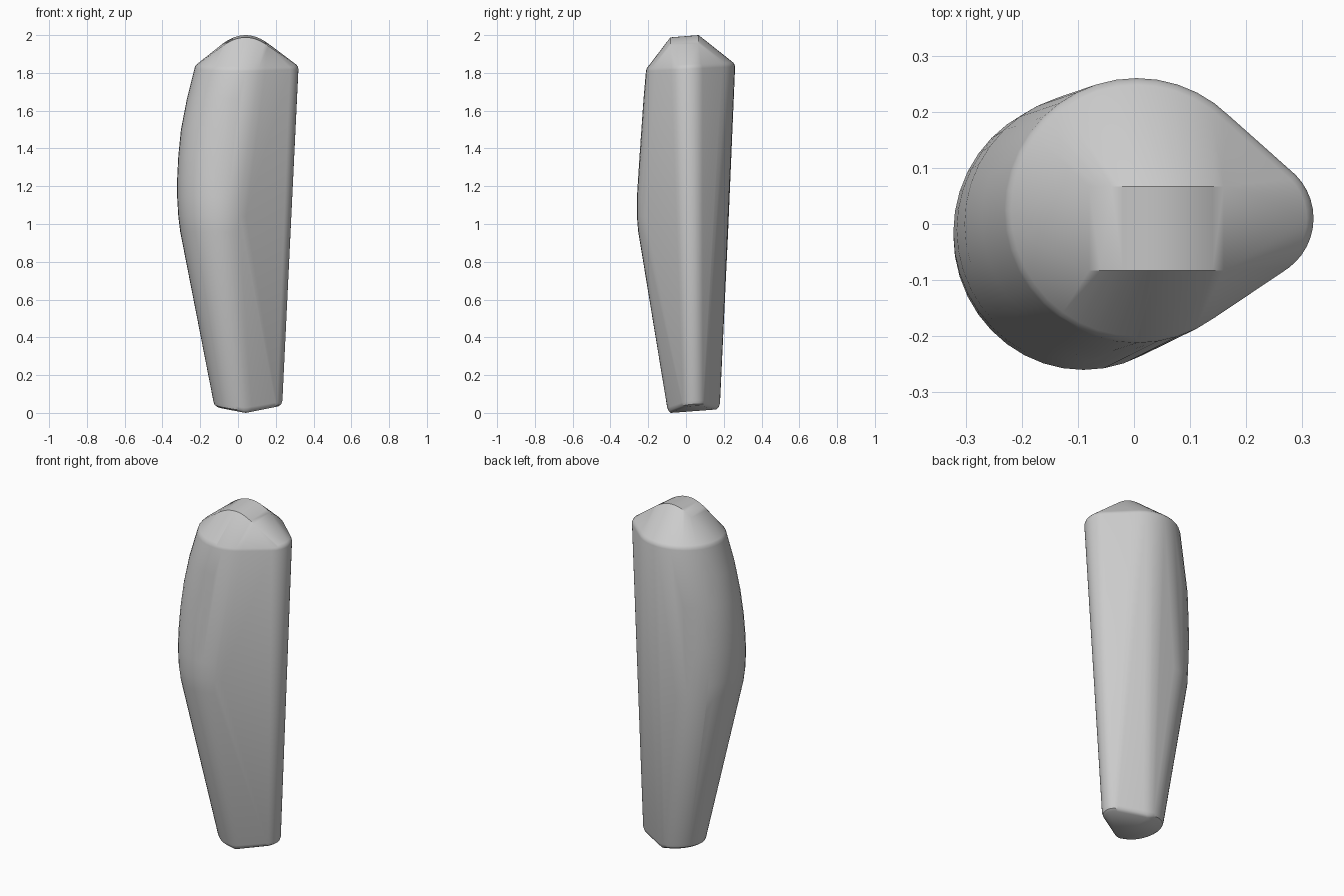
import bpy, bmesh, math

cube = bpy.data.objects.get("Cube")
if cube:
    bpy.data.objects.remove(cube, do_unlink=True)

grey = bpy.data.materials.new("plain grey")
grey.use_nodes = True
colour = (0.6, 0.6, 0.6, 1)
grey.diffuse_color = colour
grey.node_tree.nodes["Principled BSDF"].inputs["Base Color"].default_value = colour


def ellipse(cx, cy, rx, ry, count=40):
    steps = [math.tau * i / count for i in range(count)]
    return [(cx + rx * math.cos(a), cy + ry * math.sin(a)) for a in steps]


def egg(big, small, shrink=0.0):
    """Outline points of two circles; the hull joins them with tangents."""
    points = []
    for cx, cy, r in (big, small):
        points += ellipse(cx, cy, r - shrink, r - shrink)
    return points


points = []

# Foot: small egg with a shallow keel and a softened edge
for shrink, lift in ((0.02, 0.0), (0.006, 0.008), (0.0, 0.025)):
    for x, y in egg((0.01, 0.04, 0.14), (0.165, 0.04, 0.07), shrink):
        points.append((x, y, 0.002 + lift + 0.14 * abs(x - 0.04) + 0.07 * (y + 0.1)))
points += [(0.04, -0.08, 0.0), (0.04, 0.16, 0.018)]

# Belly: stacked ellipses bulging to the right and front
for z, cx, cy, rx, ry in (
    (0.88, -0.09, -0.01, 0.2, 0.225),
    (0.96, -0.09, -0.015, 0.216, 0.238),
    (1.04, -0.09, -0.02, 0.226, 0.24),
    (1.14, -0.09, -0.02, 0.232, 0.24),
    (1.24, -0.09, -0.015, 0.232, 0.238),
    (1.36, -0.08, -0.01, 0.236, 0.236),
    (1.5, -0.065, 0.0, 0.237, 0.236),
    (1.66, -0.035, 0.007, 0.236, 0.232),
):
    points += [(x, y, z) for x, y in ellipse(cx, cy, rx, ry)]

# Shoulder rim: large egg with a softened edge
for shrink, lift in ((0.0, 0.0), (0.004, 0.014), (0.012, 0.024)):
    for x, y in egg((0.005, 0.024, 0.236), (0.21, 0.01, 0.11), shrink):
        points.append((x, y, 1.81 + lift + 0.05 * (y + 0.2)))

# Crown: narrow arched ridge
for i in range(13):
    t = i / 6 - 1
    for y, drop in ((-0.083, 0.012), (0.067, 0.0)):
        points.append((0.04 + 0.12 * t, y, 2 - drop - 0.045 * t * t))

# Skin all sections with one convex hull
bm = bmesh.new()
for p in points:
    bm.verts.new(p)
bmesh.ops.remove_doubles(bm, verts=bm.verts, dist=0.001)
hull = bmesh.ops.convex_hull(bm, input=bm.verts)
loose = {g for g in hull["geom_interior"] + hull["geom_unused"]
         if isinstance(g, bmesh.types.BMVert)}
bmesh.ops.delete(bm, geom=list(loose), context="VERTS")
bmesh.ops.recalc_face_normals(bm, faces=bm.faces)

mesh = bpy.data.meshes.new("body")
bm.to_mesh(mesh)
bm.free()
mesh.materials.append(grey)
body = bpy.data.objects.new("body", mesh)
bpy.context.collection.objects.link(body)

bpy.ops.object.select_all(action="DESELECT")
body.select_set(True)
bpy.context.view_layer.objects.active = body
bpy.ops.object.shade_smooth_by_angle(angle=math.radians(32))
